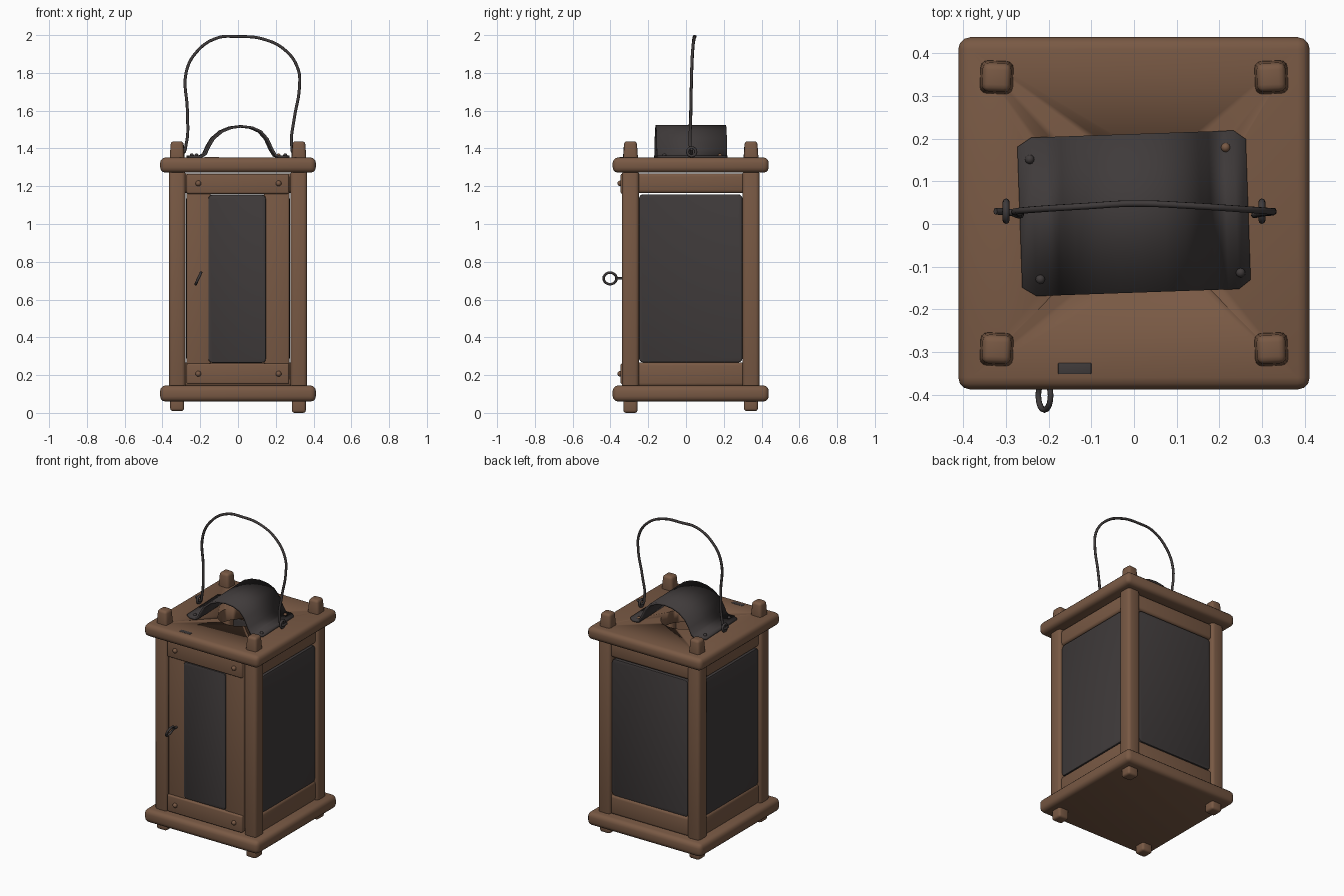
import bpy, bmesh, math
from mathutils import Matrix, Vector

cube = bpy.data.objects.get("Cube")
if cube:
    bpy.data.objects.remove(cube, do_unlink=True)


def material(name, rgb):
    m = bpy.data.materials.new(name)
    m.use_nodes = True
    m.diffuse_color = (*rgb, 1)
    m.node_tree.nodes["Principled BSDF"].inputs["Base Color"].default_value = (*rgb, 1)
    return m


WOOD = material("brown wood", (0.19, 0.1, 0.058))
DARK = material("dark metal", (0.05, 0.043, 0.043))
MID_Y = 0.025          # the body sits a little behind the door ring


def finish(name, bm, mat, bevel=0, segments=3):
    """Turn a bmesh into a smooth object with an optional rounded edge."""
    mesh = bpy.data.meshes.new(name)
    bmesh.ops.recalc_face_normals(bm, faces=bm.faces[:])
    bm.to_mesh(mesh)
    bm.free()
    mesh.materials.append(mat)
    ob = bpy.data.objects.new(name, mesh)
    bpy.context.collection.objects.link(ob)
    bpy.ops.object.select_all(action="DESELECT")
    ob.select_set(True)
    bpy.context.view_layer.objects.active = ob
    if bevel:
        mod = ob.modifiers.new("rounded edges", "BEVEL")
        mod.width, mod.segments = bevel, segments
        bpy.ops.object.modifier_apply(modifier=mod.name)
    bpy.ops.object.shade_smooth_by_angle(angle=math.radians(40))
    return ob


def box(name, x, y, z, mat=WOOD, bevel=0.012, taper=1, turn=0):
    """Box from (min, max) ranges; taper scales its top face."""
    bm = bmesh.new()
    size = Vector((x[1] - x[0], y[1] - y[0], z[1] - z[0]))
    centre = Vector((sum(x), sum(y), sum(z))) / 2
    bmesh.ops.create_cube(bm, size=1)
    for v in bm.verts:
        if v.co.z > 0:
            v.co.x *= taper
            v.co.y *= taper
        v.co *= size
    bm.transform(Matrix.Translation(centre) @ Matrix.Rotation(turn, 4, "Z"))
    return finish(name, bm, mat, bevel)


def ring(name, centre, radius, wire, rotation):
    bpy.ops.mesh.primitive_torus_add(location=centre, rotation=rotation, major_radius=radius,
                                     minor_radius=wire, major_segments=20, minor_segments=8)
    ob = bpy.context.object
    ob.name = name
    ob.data.materials.append(DARK)
    bpy.ops.object.shade_smooth()


def wire(name, points, radius):
    curve = bpy.data.curves.new(name, "CURVE")
    curve.dimensions = "3D"
    curve.bevel_depth, curve.bevel_resolution = radius, 2
    curve.resolution_u, curve.use_fill_caps = 6, True
    spline = curve.splines.new("BEZIER")
    spline.bezier_points.add(len(points) - 1)
    for bp, p in zip(spline.bezier_points, points):
        bp.co = p
        bp.handle_left_type = bp.handle_right_type = "AUTO"
    curve.materials.append(DARK)
    ob = bpy.data.objects.new(name, curve)
    bpy.context.collection.objects.link(ob)


def rivet(name, at, radius, mat, matrix=Matrix()):
    bm = bmesh.new()
    bmesh.ops.create_uvsphere(bm, u_segments=12, v_segments=8, radius=radius)
    bm.transform(matrix @ Matrix.Translation(at))
    finish(name, bm, mat)


# Base and roof boards; the roof has a round smoke hole
box("base_board", (-0.412, 0.412), (-0.388, 0.438), (0.06, 0.145), bevel=0.028)
roof = box("roof_board", (-0.412, 0.412), (-0.388, 0.438), (1.272, 1.352), bevel=0.028)
bm = bmesh.new()
bmesh.ops.create_cone(bm, cap_ends=True, segments=40, radius1=0.135, radius2=0.135, depth=0.4,
                      matrix=Matrix.Translation((0, MID_Y, 1.31)))
cutter = finish("smoke_hole_cutter", bm, WOOD)
cutter.hide_render = True
cut = roof.modifiers.new("smoke hole", "BOOLEAN")
cut.operation, cut.object, cut.solver = "DIFFERENCE", cutter, "EXACT"
bpy.context.view_layer.objects.active = roof
bpy.ops.object.modifier_apply(modifier=cut.name)
bpy.data.objects.remove(cutter, do_unlink=True)

# Corner posts with pegs through both boards
for x, side in ((-0.322, "right"), (0.322, "left")):
    for y, end in ((-0.294, "front"), (0.344, "back")):
        label = f"{end}_{side}"
        box(f"{label}_post", (x - 0.044, x + 0.044), (y - 0.045, y + 0.045), (0.13, 1.285), bevel=0.02)
        box(f"{label}_top_peg", (x - 0.04, x + 0.04), (y - 0.04, y + 0.04), (1.33, 1.438),
            bevel=0.016, taper=0.82, turn=0.04 * x / abs(x))
        box(f"{label}_foot", (x - 0.037, x + 0.037), (y - 0.037, y + 0.037),
            (0 if (x > 0 and y < 0) else 0.01, 0.08), bevel=0.014)


def pane(name, width, height, depth, matrix):
    """Thin pane with rounded corners, lying in its own XZ plane."""
    bm = bmesh.new()
    bmesh.ops.create_cube(bm, size=1)
    bm.transform(Matrix.Diagonal((width, depth, height, 1)))
    corners = [e for e in bm.edges if abs(e.verts[0].co.y - e.verts[1].co.y) > depth / 2]
    bmesh.ops.bevel(bm, geom=corners, offset=0.022, segments=3, profile=0.5, affect="EDGES")
    bm.transform(matrix)
    finish(name, bm, DARK, 0.006, 2)


def wall(name, angle):
    """Fixed wall facing -Y before it is turned about the body axis."""
    turn = Matrix.Translation((0, MID_Y, 0)) @ Matrix.Rotation(angle, 4, "Z")
    pane(f"{name}_pane", 0.548, 0.89, 0.03, turn @ Matrix.Translation((0, -0.333, 0.712)))
    for part, lo, hi in (("lower", 0.14, 0.268), ("upper", 1.163, 1.268)):
        bm = bmesh.new()
        bmesh.ops.create_cube(bm, size=1)
        bm.transform(Matrix.Translation((0, -0.317, (lo + hi) / 2)) @ Matrix.Diagonal((0.575, 0.065, hi - lo, 1)))
        bm.transform(turn)
        finish(f"{name}_{part}_rail", bm, WOOD, 0.018)


for name, angle in (("left", math.pi / 2), ("back", math.pi), ("right", -math.pi / 2)):
    wall(name, angle)

# Front door: two stiles, two rails, a narrow pane and rivets
box("door_right_stile", (-0.272, -0.145), (-0.332, -0.28), (0.17, 1.26), bevel=0.01)
box("door_left_stile", (0.138, 0.272), (-0.332, -0.28), (0.17, 1.26), bevel=0.01)
box("door_lower_rail", (-0.272, 0.27), (-0.346, -0.28), (0.152, 0.262), bevel=0.009)
box("door_upper_rail", (-0.272, 0.27), (-0.346, -0.28), (1.16, 1.266), bevel=0.009)
pane("door_pane", 0.305, 0.89, 0.03, Matrix.Translation((-0.005, -0.323, 0.71)))
for x in (-0.21, 0.215):
    for z in (0.207, 1.215):
        rivet("door_rivet", (x, -0.348, z), 0.015, WOOD)

# Door pull
ring("door_pull_ring", (-0.21, -0.402, 0.712), 0.034, 0.007, (0, math.radians(90 + 25), 0))
wire("door_pull_shank", [(-0.21, -0.33, 0.712), (-0.21, -0.35, 0.712), (-0.21, -0.37, 0.712)], 0.007)

# Arched metal hood with flat flanges, clipped corners and rivets
turn = Matrix.Translation((0, MID_Y, 0)) @ Matrix.Rotation(math.radians(2), 4, "Z")
profile = [(-0.268, 1.357), (-0.235, 1.357), (-0.2, 1.357), (-0.178, 1.37), (-0.16, 1.41),
           (-0.135, 1.452), (-0.09, 1.49), (-0.04, 1.51), (0.015, 1.517), (0.07, 1.51),
           (0.115, 1.49), (0.15, 1.45), (0.175, 1.395), (0.195, 1.362), (0.215, 1.357),
           (0.24, 1.357), (0.268, 1.357)]
bm = bmesh.new()
rows = []
for x, z in profile:
    half = 0.165 if abs(x) > 0.26 else 0.186
    rows.append([bm.verts.new((x, s * half, z)) for s in (-1, 1)])
for a, b in zip(rows, rows[1:]):
    bm.faces.new((a[0], b[0], b[1], a[1]))
bm.transform(turn)
hood = finish("hood", bm, DARK)
mod = hood.modifiers.new("sheet thickness", "SOLIDIFY")
mod.thickness, mod.offset = 0.013, 0
for x, y, mat in ((-0.24, 0.135, DARK), (0.22, 0.147, WOOD), (-0.225, -0.147, DARK), (0.245, -0.148, DARK)):
    rivet("hood_rivet", (x, y, 1.363), 0.011, mat, turn)

# Wire handle hooked through two eyelets
for x in (-0.3, 0.3):
    ring("handle_eyelet", (x, 0.03, 1.382), 0.022, 0.008, (0, math.pi / 2, 0))
path = [(-0.325, 0.03, 1.395), (-0.295, 0.028, 1.375), (-0.275, 0.022, 1.42), (-0.268, 0.025, 1.6),
        (-0.275, 0.03, 1.8), (-0.22, 0.035, 1.91), (-0.11, 0.042, 1.985), (0, 0.048, 1.992),
        (0.13, 0.043, 1.98), (0.25, 0.035, 1.92), (0.318, 0.03, 1.82), (0.325, 0.028, 1.72),
        (0.298, 0.025, 1.56), (0.284, 0.022, 1.42), (0.298, 0.027, 1.375), (0.33, 0.03, 1.395)]
wire("handle", path, 0.008)

# Dark inlay near the front edge of the roof
box("roof_inlay", (-0.178, -0.1), (-0.352, -0.326), (1.347, 1.354), DARK, bevel=0.002)
